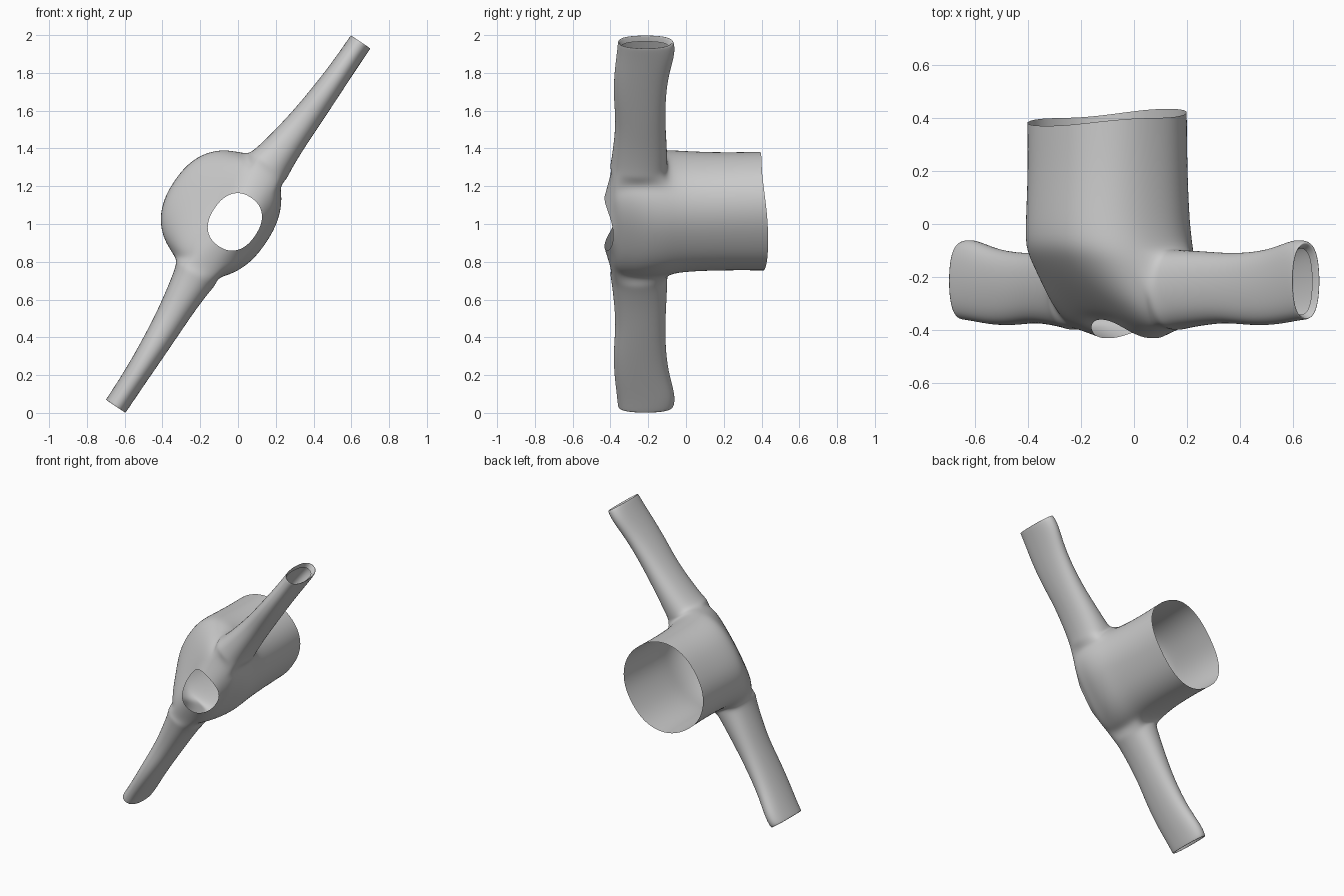
import bpy, bmesh, math

if "Cube" in bpy.data.objects:
    bpy.data.objects.remove(bpy.data.objects["Cube"])

S, C = 0.83, 0.558          # garment leans: sleeve axis direction in the x-z plane
COLS, N = 32, 2.3


def place(s, t, y):
    """Garment coords (along sleeves, back thickness, length) to world."""
    return (C * s - S * t, y, 1 + S * s + C * t)


def spow(v, p):
    return math.copysign(abs(v) ** p, v)


# torso rings: half width, t front, t back, y at sides, y at back, y at front
TORSO = [
    (.315, -.155, .40, .40, .37, .435),
    (.31, -.16, .40, .20, .19, .21),
    (.315, -.17, .41, 0, 0, 0),
    (.33, -.18, .405, -.095, -.08, -.09),
    (.34, -.18, .365, -.16, -.14, -.16),
    (.345, -.17, .315, -.24, -.20, -.22),
    (.34, -.15, .26, -.33, -.26, -.28),
    (.31, -.135, .20, -.395, -.32, -.335),
    (.225, -.12, .17, -.415, -.343, -.36),
    (.155, -.11, .15, -.432, -.36, -.385),
]
# sleeve rings: distance, t low, t high, y low, y high (last turns inward)
SLEEVE = [
    (.345, -.085, .165, -.405, -.095),
    (.38, -.078, .148, -.398, -.096),
    (.50, -.07, .122, -.385, -.10),
    (.65, -.069, .096, -.374, -.108),
    (.80, -.068, .08, -.386, -.105),
    (.95, -.066, .068, -.384, -.09),
    (1.08, -.065, .064, -.37, -.056),
    (1.15, -.066, .064, -.364, -.058),
    (1.172, -.064, .062, -.362, -.07),
    (1.13, -.052, .052, -.345, -.09),
]

bm = bmesh.new()
rings = []
for w, lo, hi, ys, yb, yf in TORSO:
    mid, half = (lo + hi) / 2, (hi - lo) / 2
    ring = []
    for i in range(COLS):
        a = 2 * math.pi * i / COLS
        sn = math.sin(a)
        y = ys + ((yb if sn > 0 else yf) - ys) * sn * sn
        ring.append(bm.verts.new(place(w * spow(math.cos(a), 2 / N),
                                       mid + half * spow(sn, 2 / N), y)))
    rings.append(ring)

# armhole window: rows R0..R1, columns C0..C1 around each side
R0, R1, C0, C1 = 3, 7, -3, 2
half_cols = COLS // 2
arm_cols = {c % COLS for c in range(C0, C1)}
arm_cols |= {(half_cols - 1 - c) % COLS for c in range(C0, C1)}
for r in range(len(rings) - 1):
    for i in range(COLS):
        if R0 <= r < R1 and i in arm_cols:
            continue
        j = (i + 1) % COLS
        bm.faces.new((rings[r][i], rings[r][j], rings[r + 1][j], rings[r + 1][i]))

# sleeves grow out of the armhole borders
border = ([(R0, c) for c in range(C0, C1)] + [(r, C1) for r in range(R0, R1)] +
          [(R1, c) for c in range(C1, C0, -1)] + [(r, C0) for r in range(R1, R0, -1)])
for side in (1, -1):
    prev = [rings[r][(c if side > 0 else half_cols - c) % COLS] for r, c in border]
    for d, lo, hi, y0, y1 in SLEEVE:
        cur = []
        for r, c in border:
            a = math.atan2(-(r - (R0 + R1) / 2) / (R1 - R0), (c - (C0 + C1) / 2) / (C1 - C0))
            t = (lo + hi) / 2 + (hi - lo) / 2 * spow(math.cos(a), .9)
            y = (y0 + y1) / 2 + (y1 - y0) / 2 * spow(math.sin(a), .9)
            cur.append(bm.verts.new(place(side * d, t, y)))
        for k in range(len(cur)):
            m = (k + 1) % len(cur)
            bm.faces.new((prev[k], prev[m], cur[m], cur[k]))
        prev = cur

bmesh.ops.recalc_face_normals(bm, faces=bm.faces)
mesh = bpy.data.meshes.new("shirt")
bm.to_mesh(mesh)
bm.free()
mesh.shade_smooth()
shirt = bpy.data.objects.new("shirt", mesh)
bpy.context.collection.objects.link(shirt)
sub = shirt.modifiers.new("smooth", 'SUBSURF')
sub.levels = sub.render_levels = 2
